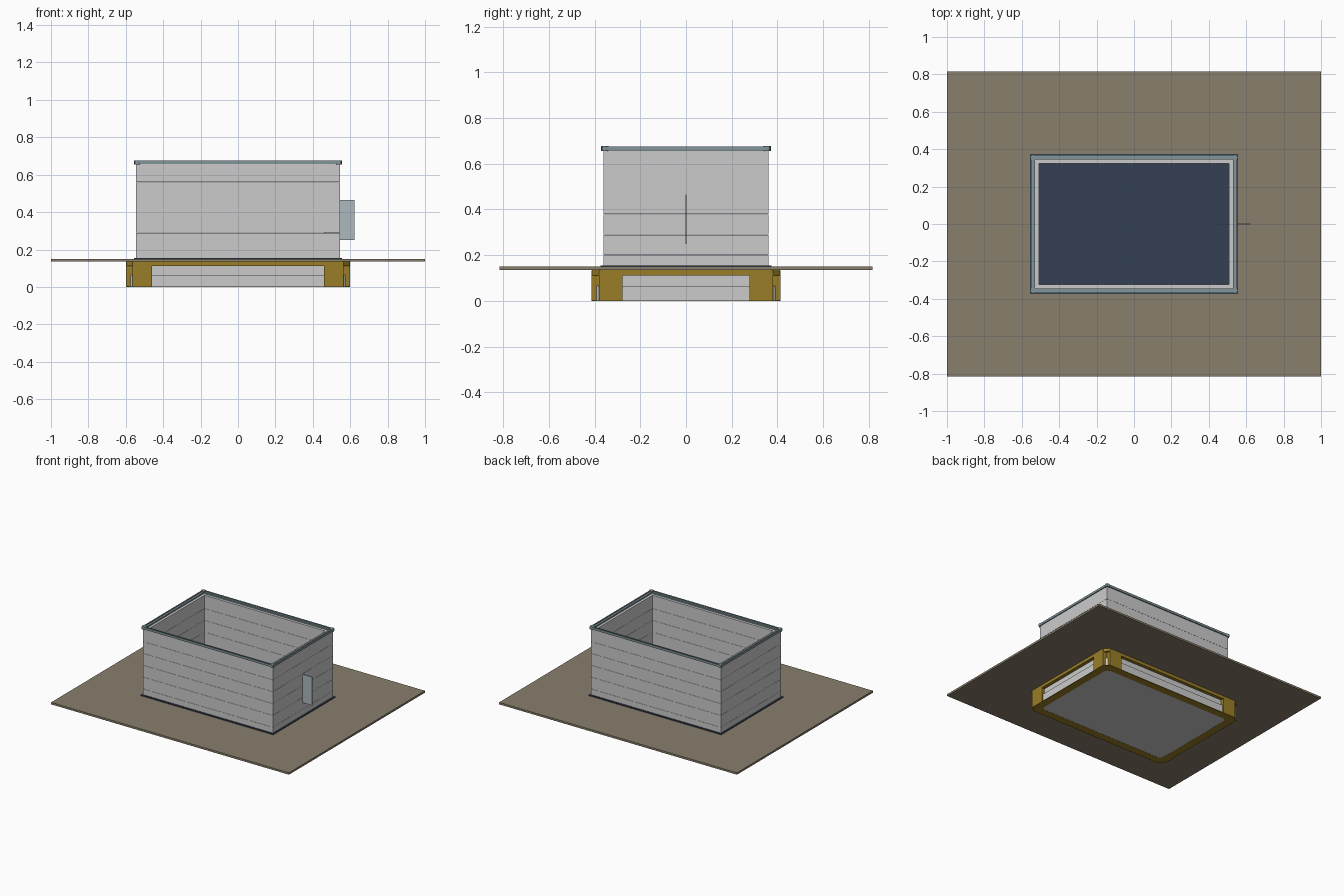
import bpy, bmesh

if "Cube" in bpy.data.objects:
    bpy.data.objects.remove(bpy.data.objects["Cube"])


def material(name, rgb):
    m = bpy.data.materials.new(name)
    m.diffuse_color = (*rgb, 1)
    m.use_nodes = True
    m.node_tree.nodes["Principled BSDF"].inputs["Base Color"].default_value = m.diffuse_color
    return m


EARTH = material("earth", (0.25, 0.21, 0.15))
OCHRE = material("ochre", (0.32, 0.21, 0.02))
NAVY = material("navy", (0.035, 0.05, 0.085))
SLATE = material("slate", (0.22, 0.30, 0.33))
GLASS = material("pale_blue", (0.42, 0.48, 0.52))


def finish(bm, name, mat=None):
    bmesh.ops.recalc_face_normals(bm, faces=bm.faces)
    me = bpy.data.meshes.new(name)
    bm.to_mesh(me)
    bm.free()
    ob = bpy.data.objects.new(name, me)
    bpy.context.collection.objects.link(ob)
    if mat:
        me.materials.append(mat)
    return ob


def box(name, x0, x1, y0, y1, z0, z1, mat=None):
    bm = bmesh.new()
    bmesh.ops.create_cube(bm, size=1)
    for v in bm.verts:
        v.co.x = x0 if v.co.x < 0 else x1
        v.co.y = y0 if v.co.y < 0 else y1
        v.co.z = z0 if v.co.z < 0 else z1
    return finish(bm, name, mat)


def outline(hx, hy, c):
    """Rectangle with chamfered corners."""
    return [(hx, hy - c), (hx - c, hy), (c - hx, hy), (-hx, hy - c),
            (-hx, c - hy), (c - hx, -hy), (hx - c, -hy), (hx, c - hy)]


def prism(name, hx, hy, c, z0, z1, mat=None):
    bm = bmesh.new()
    f = bm.faces.new([bm.verts.new((x, y, z0)) for x, y in outline(hx, hy, c)])
    up = bmesh.ops.extrude_face_region(bm, geom=[f], use_keep_orig=True)
    for g in up["geom"]:
        if isinstance(g, bmesh.types.BMVert):
            g.co.z = z1
    return finish(bm, name, mat)


def ring(name, hx, hy, w, z0, z1, mat=None, c=0.0):
    """Rectangular (optionally chamfered) frame of width w."""
    bm = bmesh.new()
    if c:
        outer, inner = outline(hx, hy, c), outline(hx - w, hy - w, c * 0.7)
    else:
        outer = [(hx, hy), (-hx, hy), (-hx, -hy), (hx, -hy)]
        inner = [(x - w * (1 if x > 0 else -1), y - w * (1 if y > 0 else -1)) for x, y in outer]
    loops = [[bm.verts.new((x, y, z)) for x, y in pts]
             for pts, z in ((outer, z0), (outer, z1), (inner, z1), (inner, z0))]
    n = len(outer)
    for a in range(4):
        p, q = loops[a], loops[(a + 1) % 4]
        for i in range(n):
            j = (i + 1) % n
            bm.faces.new((p[i], p[j], q[j], q[i]))
    return finish(bm, name, mat)


# Foundation: two stepped tiers, bottom and top frames
prism("foundation_lower_tier", 0.588, 0.402, 0.035, 0.001, 0.065)
prism("foundation_upper_tier", 0.573, 0.387, 0.035, 0.065, 0.112)
ring("foundation_bottom_frame", 0.598, 0.412, 0.06, 0.0, 0.003, OCHRE, c=0.035)
prism("foundation_top_plate", 0.598, 0.412, 0.035, 0.112, 0.135, OCHRE)

# Paired blocks at every foundation corner
for sx in (-1, 1):
    for sy in (-1, 1):
        xs, ys = sorted((sx * 0.46, sx * 0.563)), sorted((sy * 0.36, sy * 0.413))
        box("corner_block_long_side", *xs, *ys, 0, 0.134, OCHRE)
        xs, ys = sorted((sx * 0.54, sx * 0.599)), sorted((sy * 0.277, sy * 0.38))
        box("corner_block_short_side", *xs, *ys, 0, 0.134, OCHRE)

# Ground slab and base sheet that also forms the floor
box("ground_slab", -1, 1, -0.816, 0.816, 0.135, 0.15, EARTH)
box("base_sheet", -0.557, 0.557, -0.373, 0.373, 0.15, 0.156, NAVY)

# Walls: stacked courses with hairline joints
levels = [0.156, 0.2, 0.29, 0.38, 0.47, 0.56, 0.661]
for lo, hi in zip(levels, levels[1:]):
    ring("wall_course", 0.545, 0.36, 0.036, lo, hi - 0.001)

# Top rim with a raised lip and round corner caps
ring("top_rim", 0.552, 0.368, 0.024, 0.658, 0.670, SLATE)
ring("rim_lip", 0.552, 0.368, 0.009, 0.670, 0.675, SLATE)
for sx in (-1, 1):
    for sy in (-1, 1):
        bpy.ops.mesh.primitive_cylinder_add(vertices=24, radius=0.016, depth=0.022,
                                            location=(sx * 0.539, sy * 0.355, 0.666))
        cap = bpy.context.object
        cap.name = "rim_corner_cap"
        cap.data.materials.append(SLATE)
        bpy.ops.object.shade_smooth_by_angle()

# Thin plate passing through the right wall
box("side_plate", 0.46, 0.624, -0.003, 0.003, 0.25, 0.466, GLASS)
